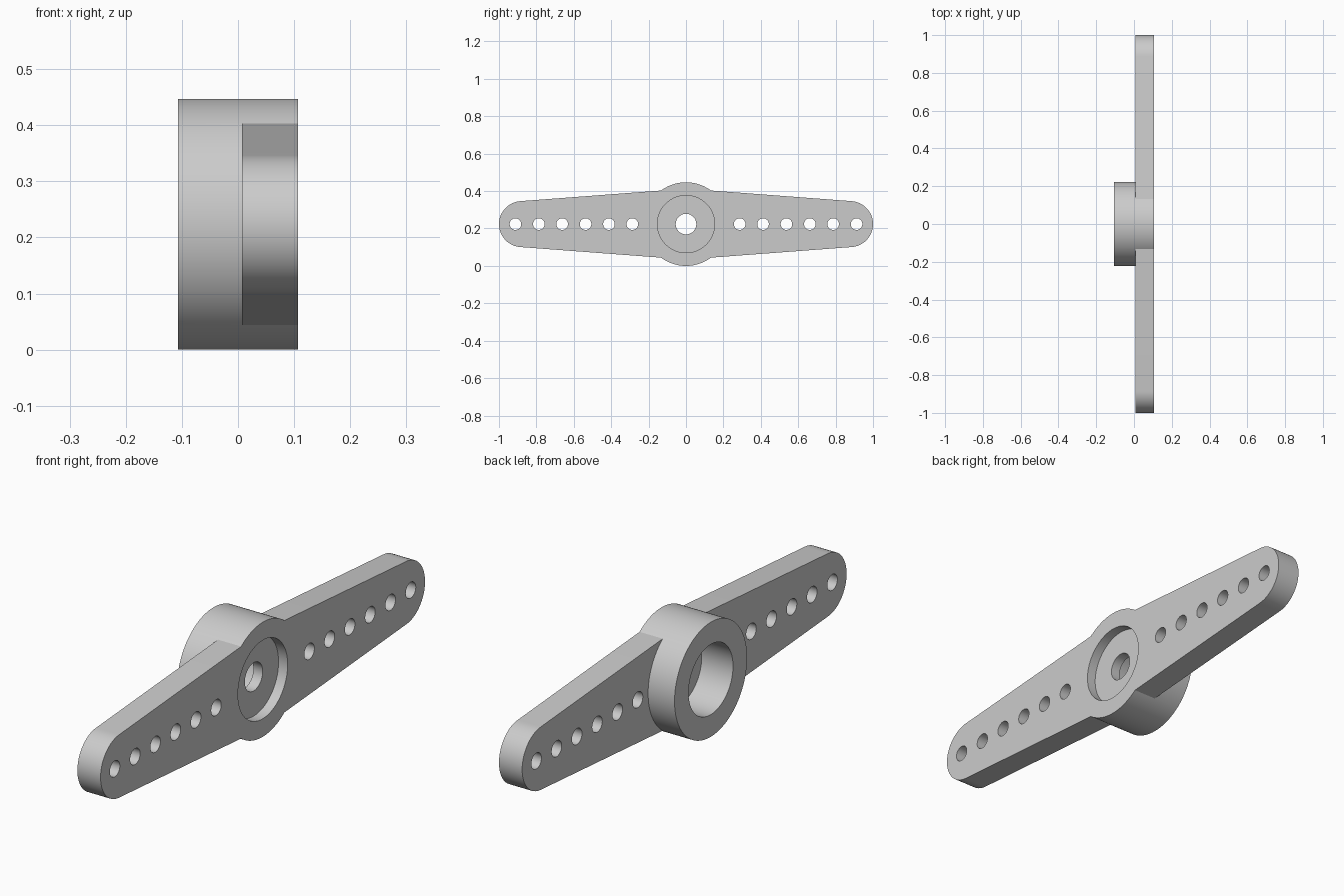
import bpy
import bmesh
from math import sin, cos, pi, radians

cube = bpy.data.objects.get("Cube")
if cube:
    bpy.data.objects.remove(cube, do_unlink=True)

HUB_R = 0.2235
MID_Z = HUB_R
BACK, PLATE, FRONT = -0.107, 0.007, 0.107

grey = bpy.data.materials.new("light_grey_plastic")
grey.use_nodes = True
colour = (0.6, 0.6, 0.6, 1)
grey.diffuse_color = colour
grey.node_tree.nodes["Principled BSDF"].inputs["Base Color"].default_value = colour


def extrude_outlines(name, outlines):
    """Make one object of prisms along x; each outline is (points, x0, x1)."""
    bm = bmesh.new()
    for points, x0, x1 in outlines:
        face = bm.faces.new([bm.verts.new((x0, y, z)) for y, z in points])
        side = bmesh.ops.extrude_face_region(bm, geom=[face])["geom"]
        verts = [v for v in side if isinstance(v, bmesh.types.BMVert)]
        bmesh.ops.translate(bm, verts=verts, vec=(x1 - x0, 0, 0))
    bmesh.ops.recalc_face_normals(bm, faces=bm.faces)
    mesh = bpy.data.meshes.new(name)
    bm.to_mesh(mesh)
    bm.free()
    mesh.materials.append(grey)
    obj = bpy.data.objects.new(name, mesh)
    bpy.context.collection.objects.link(obj)
    return obj


def circle(radius, y=0, sides=96):
    return [(y + radius * cos(2 * pi * i / sides), MID_Z + radius * sin(2 * pi * i / sides))
            for i in range(sides)]


def combine(target, tool, operation):
    mod = target.modifiers.new(tool.name, "BOOLEAN")
    mod.operation = operation
    mod.solver = "EXACT"
    mod.object = tool
    bpy.context.view_layer.objects.active = target
    bpy.ops.object.modifier_apply(modifier=mod.name)
    bpy.data.objects.remove(tool, do_unlink=True)


# Tapered double arm with round ends
END_R, ROOT_Y, ROOT_H = 0.123, 0.132, 0.1795
STEPS = 32
right_end = [(1 - END_R + END_R * cos(a), END_R * sin(a))
             for a in (radians(-87 + 174 * i / STEPS) for i in range(STEPS + 1))]
half = [(ROOT_Y, -ROOT_H)] + right_end + [(ROOT_Y, ROOT_H)]
outline = half + [(-y, -h) for y, h in half]
horn = extrude_outlines("servo_arm", [([(y, MID_Z + h) for y, h in outline], PLATE, FRONT)])

# Central hub
hub = extrude_outlines("hub", [(circle(HUB_R, sides=128), BACK, FRONT)])
combine(horn, hub, "UNION")

# Shaft socket, screw recess, screw hole, and the rows of linkage holes
sockets = extrude_outlines("sockets", [
    (circle(0.137), BACK - 0.1, 0.028),
    (circle(0.153), 0.068, FRONT + 0.1)])
combine(horn, sockets, "DIFFERENCE")
holes = [(circle(0.055, sides=64), BACK - 0.1, FRONT + 0.1)]
for side in (-1, 1):
    for i in range(6):
        holes.append((circle(0.031, side * (0.287 + 0.125 * i), 40), PLATE - 0.1, FRONT + 0.1))
combine(horn, extrude_outlines("holes", holes), "DIFFERENCE")

# Smooth round walls, sharp rims
bpy.ops.object.select_all(action="DESELECT")
horn.select_set(True)
bpy.context.view_layer.objects.active = horn
bpy.ops.object.shade_smooth_by_angle(angle=radians(30))
